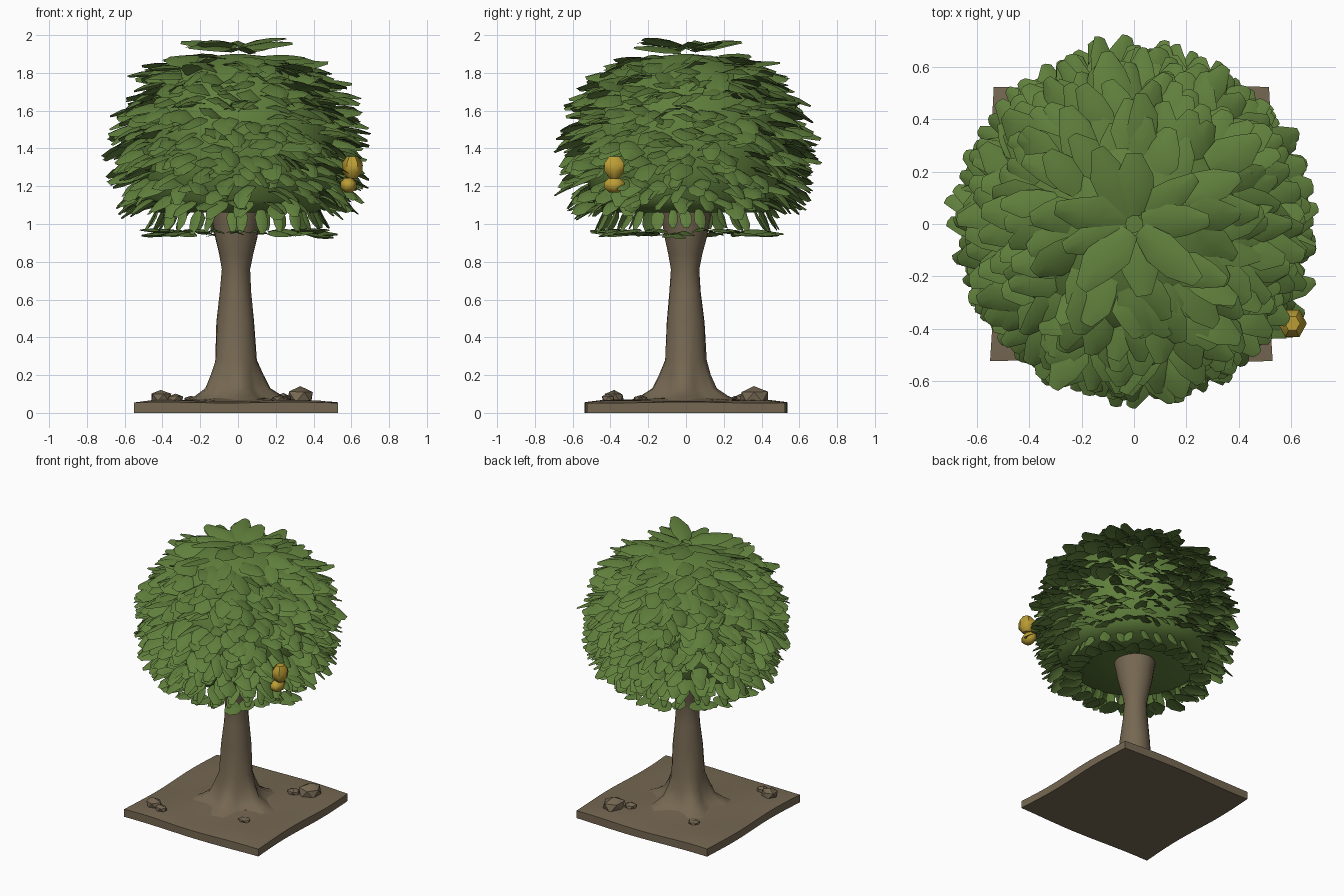
import bpy, bmesh, math, random
from mathutils import Vector

if "Cube" in bpy.data.objects:
    bpy.data.objects.remove(bpy.data.objects["Cube"])

random.seed(7)
R = random.uniform


def material(name, rgb):
    m = bpy.data.materials.new(name)
    m.diffuse_color = (*rgb, 1)
    m.use_nodes = True
    m.node_tree.nodes["Principled BSDF"].inputs["Base Color"].default_value = m.diffuse_color
    return m


BROWN = material("bark_brown", (0.18, 0.138, 0.085))
GREEN = material("leaf_green", (0.115, 0.21, 0.045))
GOLD = material("fruit_gold", (0.50, 0.34, 0.035))


def finish(name, bm, mat, angle=50):
    me = bpy.data.meshes.new(name)
    bm.to_mesh(me)
    bm.free()
    ob = bpy.data.objects.new(name, me)
    bpy.context.collection.objects.link(ob)
    me.materials.append(mat)
    bpy.ops.object.select_all(action='DESELECT')
    ob.select_set(True)
    bpy.context.view_layer.objects.active = ob
    bpy.ops.object.shade_smooth_by_angle(angle=math.radians(angle))
    return ob


def lathe(bm, profile, n, shape):
    """Stack rings of (radius, z); shape(angle, r, z) gives the point."""
    rings = [[bm.verts.new(shape(2 * math.pi * i / n, r, z)) for i in range(n)]
             for r, z in profile]
    for a, b in zip(rings, rings[1:]):
        for i in range(n):
            j = (i + 1) % n
            bm.faces.new((a[i], a[j], b[j], b[i]))
    bm.faces.new(rings[0][::-1])
    bm.faces.new(rings[-1])


# ground slab: bumpy square with a gentle mound round the trunk
bm = bmesh.new()
bmesh.ops.create_grid(bm, x_segments=12, y_segments=12, size=0.53)
top = list(bm.verts)
ext = bmesh.ops.extrude_face_region(bm, geom=bm.faces[:])
upper = [v for v in ext['geom'] if isinstance(v, bmesh.types.BMVert)]
for v in bm.verts:
    x, y = v.co.x, v.co.y
    v.co.x = x * (1 + 0.015 * math.sin(7 * y)) - 0.01 - 0.02 * (y < 0) * x * y
    v.co.y = y * (1 + 0.015 * math.sin(6 * x + 1))
for v in upper:
    x, y = v.co.x, v.co.y
    edge = max(abs(x), abs(y)) > 0.5
    d = math.hypot(x, y)
    v.co.z = 0.062 + 0.025 * math.exp(-(d / 0.3) ** 2) + 0.006 * math.sin(9 * x + 2) * math.cos(8 * y)
    if edge:
        v.co.z -= 0.008
bmesh.ops.recalc_face_normals(bm, faces=bm.faces)
finish("ground_slab", bm, BROWN)

# trunk with flared roots
bm = bmesh.new()
prof = [(0.27, 0.06), (0.21, 0.09), (0.16, 0.13), (0.135, 0.2), (0.11, 0.28), (0.1, 0.48),
        (0.083, 0.64), (0.075, 0.76), (0.09, 0.84), (0.112, 0.93), (0.14, 1.09)]


def trunk_pt(a, r, z):
    k = max(0, 1 - z / 0.28)
    r *= 1 + 0.28 * k * math.cos(5 * a + 0.6) + 0.03 * math.sin(3 * a + 9 * z)
    return (r * math.cos(a) - 0.012, r * math.sin(a) - 0.003, z)


lathe(bm, prof, 20, trunk_pt)
finish("trunk", bm, BROWN)

# stones half sunk in the ground
for i, (x, y, z, sx, sy, sz) in enumerate([
        (0.33, 0.36, 0.085, 0.085, 0.09, 0.065), (-0.41, -0.38, 0.08, 0.06, 0.06, 0.045),
        (-0.33, -0.41, 0.075, 0.05, 0.04, 0.03), (0.22, -0.24, 0.075, 0.05, 0.04, 0.018),
        (-0.25, 0.26, 0.072, 0.045, 0.04, 0.018), (0.24, 0.3, 0.075, 0.05, 0.04, 0.03)]):
    bm = bmesh.new()
    bmesh.ops.create_icosphere(bm, subdivisions=1, radius=1)
    for v in bm.verts:
        k = R(0.85, 1.1)
        v.co = Vector((x + v.co.x * sx * k, y + v.co.y * sy * k, max(0.03, z + v.co.z * sz * k)))
    finish(f"stone_{i + 1}", bm, BROWN, 30)

# solid crown core hidden behind the leaves
core = [(0.1, 1.07), (0.42, 1.06), (0.5, 1.13), (0.54, 1.3), (0.54, 1.48), (0.48, 1.66),
        (0.37, 1.79), (0.22, 1.88), (0.03, 1.9)]
bm = bmesh.new()
lathe(bm, core, 28, lambda a, r, z: (r * math.cos(a), r * math.sin(a), z))
finish("crown_core", bm, GREEN)


def leaf(bm, root, yaw, pitch, bend, length, width, roll=0.0):
    """Folded, drooping leaf blade with a blunt tip."""
    side0 = Vector((-math.sin(yaw), math.cos(yaw), 0))
    p = Vector(root)
    rows = []
    for i, w in enumerate((0.55, 1.0, 0.9, 0.35)):
        q = pitch - bend * i / 3
        d = Vector((math.cos(yaw) * math.cos(q), math.sin(yaw) * math.cos(q), math.sin(q)))
        up = d.cross(side0)
        side = side0 * math.cos(roll) + up * math.sin(roll)
        h = w * width / 2
        rows.append([bm.verts.new(p - side * h * R(0.8, 1.15) - up * h * 0.35),
                     bm.verts.new(p),
                     bm.verts.new(p + side * h * R(0.8, 1.15) - up * h * 0.35)])
        p = p + d * length / 3
    for a, b in zip(rows, rows[1:]):
        for j in (0, 1):
            bm.faces.new((a[j], b[j], b[j + 1], a[j + 1]))


def core_radius(z):
    for (r0, z0), (r1, z1) in zip(core[1:], core[2:]):
        if z0 <= z <= z1:
            return r0 + (r1 - r0) * (z - z0) / (z1 - z0)
    return 0.05


# overlapping rows of leaves up the crown
bm = bmesh.new()
rows = [1.14, 1.2, 1.26, 1.32, 1.38, 1.44, 1.5, 1.56, 1.62, 1.68, 1.74, 1.79, 1.83, 1.87]
for z in rows:
    r = core_radius(z)
    n = max(9, int(2 * math.pi * r / 0.075))
    t = (z - 1.14) / 0.75
    for i in range(n):
        a = 2 * math.pi * (i + R(-0.4, 0.4)) / n + z * 7
        rr = r - 0.03 + R(-0.02, 0.02)
        leaf(bm, (rr * math.cos(a), rr * math.sin(a), z + R(-0.025, 0.025)), a + R(-0.5, 0.5),
             math.radians(-12 + 14 * t) + R(-0.2, 0.2), math.radians(50 - 22 * t) + R(-0.2, 0.2),
             R(0.15, 0.205) + 0.04 * t, R(0.085, 0.125) + 0.04 * t, R(-0.5, 0.5))
finish("crown_leaves", bm, GREEN)

# large leaves on the very top
bm = bmesh.new()
for i in range(9):
    a = 2 * math.pi * i / 9 + R(-0.2, 0.2)
    leaf(bm, (0.03 * math.cos(a), 0.03 * math.sin(a), 1.93 + R(-0.02, 0.02)), a,
         R(0.2, 0.34), R(0.35, 0.6), R(0.24, 0.31), R(0.13, 0.17), R(-0.2, 0.2))
finish("top_leaves", bm, GREEN)

# lowest skirt: drooping strips ending in a flat fringe
bm = bmesh.new()
for i in range(30):
    a = 2 * math.pi * (i + R(-0.3, 0.3)) / 30
    r = 0.42 + R(-0.02, 0.02)
    leaf(bm, (r * math.cos(a), r * math.sin(a), 1.08), a + R(-0.4, 0.4),
         math.radians(-62), R(-0.1, 0.2), R(0.11, 0.15), R(0.05, 0.08), R(-0.3, 0.3))
    r = 0.36 + R(-0.02, 0.02)
    leaf(bm, (r * math.cos(a), r * math.sin(a), 0.965 + R(-0.01, 0.01)), a + R(-0.3, 0.3),
         R(-0.1, 0.1), R(0.1, 0.3), R(0.13, 0.165), R(0.1, 0.13), R(-0.15, 0.15))
finish("skirt_leaves", bm, GREEN)

# pair of golden fruits with a stray leaf beside them
for i, (x, y, z, sx, sy, sz) in enumerate([(0.605, -0.38, 1.3, 0.058, 0.062, 0.058),
                                           (0.585, -0.38, 1.205, 0.045, 0.065, 0.038)]):
    bm = bmesh.new()
    lathe(bm, [(0.45, -1), (0.95, -0.35), (0.95, 0.4), (0.5, 1)], 6,
          lambda a, r, h: (x + sx * r * math.cos(a), y + sy * r * math.sin(a), z + sz * h))
    finish(f"fruit_{i + 1}", bm, GOLD)
bm = bmesh.new()
leaf(bm, (0.55, -0.27, 1.25), 0.35, -0.2, 0.5, 0.165, 0.09)
leaf(bm, (0.53, -0.33, 1.24), -0.1, -0.3, 0.5, 0.14, 0.08)
finish("fruit_leaves", bm, GREEN)
